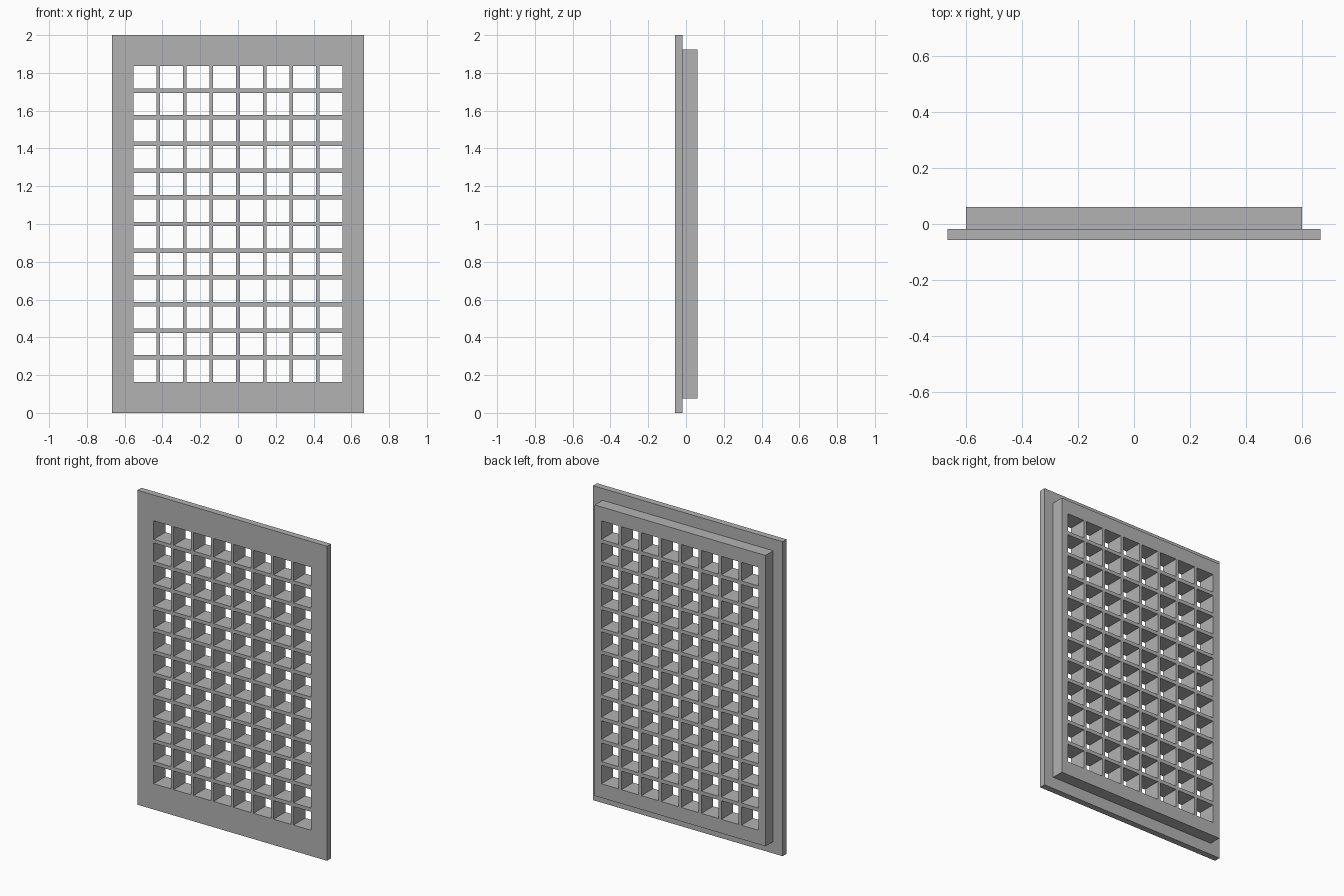
import bpy
import bmesh

cube = bpy.data.objects.get("Cube")
if cube:
    bpy.data.objects.remove(cube, do_unlink=True)

# Overall sizes
FLANGE_X, FLANGE_Z = 0.667, 1.0      # half sizes of the front flange
COLLAR_X, COLLAR_Z = 0.601, 0.925    # half sizes of the rear collar
FRONT, STEP, BACK = -0.058, -0.018, 0.06
COLUMNS, ROWS = 8, 12
PITCH_X, PITCH_Z = 0.1406, 0.1413
HOLE_X, HOLE_Z = 0.1215, 0.118


def cut_lines(flange, collar, count, pitch, hole):
    """Grid lines: flange edge, collar edge, both sides of each hole, mirrored."""
    lines = [-flange, -collar, collar, flange]
    for i in range(count):
        centre = (i - (count - 1) / 2) * pitch
        lines += [centre - hole / 2, centre + hole / 2]
    return sorted(lines)


def is_hole(i, j, nx, nz):
    """Holes fill every second cell inside the border in both directions."""
    return i % 2 == 0 and j % 2 == 0 and 2 <= i < nx - 2 and 2 <= j < nz - 2


def push_back(bm, faces, depth, keep):
    result = bmesh.ops.extrude_face_region(bm, geom=faces, use_keep_orig=keep)
    verts = [g for g in result["geom"] if isinstance(g, bmesh.types.BMVert)]
    bmesh.ops.translate(bm, verts=verts, vec=(0, depth, 0))
    if not keep:
        old = [f for f in faces if f.is_valid]
        bmesh.ops.delete(bm, geom=old, context="FACES")
    return [g for g in result["geom"] if isinstance(g, bmesh.types.BMFace)]


# Perforated front sheet
xs = cut_lines(FLANGE_X, COLLAR_X, COLUMNS, PITCH_X, HOLE_X)
zs = cut_lines(FLANGE_Z, COLLAR_Z, ROWS, PITCH_Z, HOLE_Z)
nx, nz = len(xs) - 1, len(zs) - 1
bm = bmesh.new()
grid = [[bm.verts.new((x, FRONT, z + FLANGE_Z)) for z in zs] for x in xs]
sheet = []
for i in range(nx):
    for j in range(nz):
        if not is_hole(i, j, nx, nz):
            sheet.append(bm.faces.new((grid[i][j], grid[i + 1][j],
                                       grid[i + 1][j + 1], grid[i][j + 1])))

# Flange thickness, then the collar standing out behind it
flange_back = push_back(bm, sheet, STEP - FRONT, True)
inner = []
for f in flange_back:
    c = f.calc_center_median()
    if abs(c.x) < COLLAR_X and abs(c.z - FLANGE_Z) < COLLAR_Z:
        inner.append(f)
push_back(bm, inner, BACK - STEP, False)
bmesh.ops.recalc_face_normals(bm, faces=bm.faces)

mesh = bpy.data.meshes.new("vent_grille")
bm.to_mesh(mesh)
bm.free()
grille = bpy.data.objects.new("vent_grille", mesh)
bpy.context.collection.objects.link(grille)

# Plain grey finish
colour = (0.45, 0.45, 0.45, 1)
grey = bpy.data.materials.new("grey_metal")
grey.use_nodes = True
grey.diffuse_color = colour
grey.node_tree.nodes["Principled BSDF"].inputs["Base Color"].default_value = colour
mesh.materials.append(grey)
